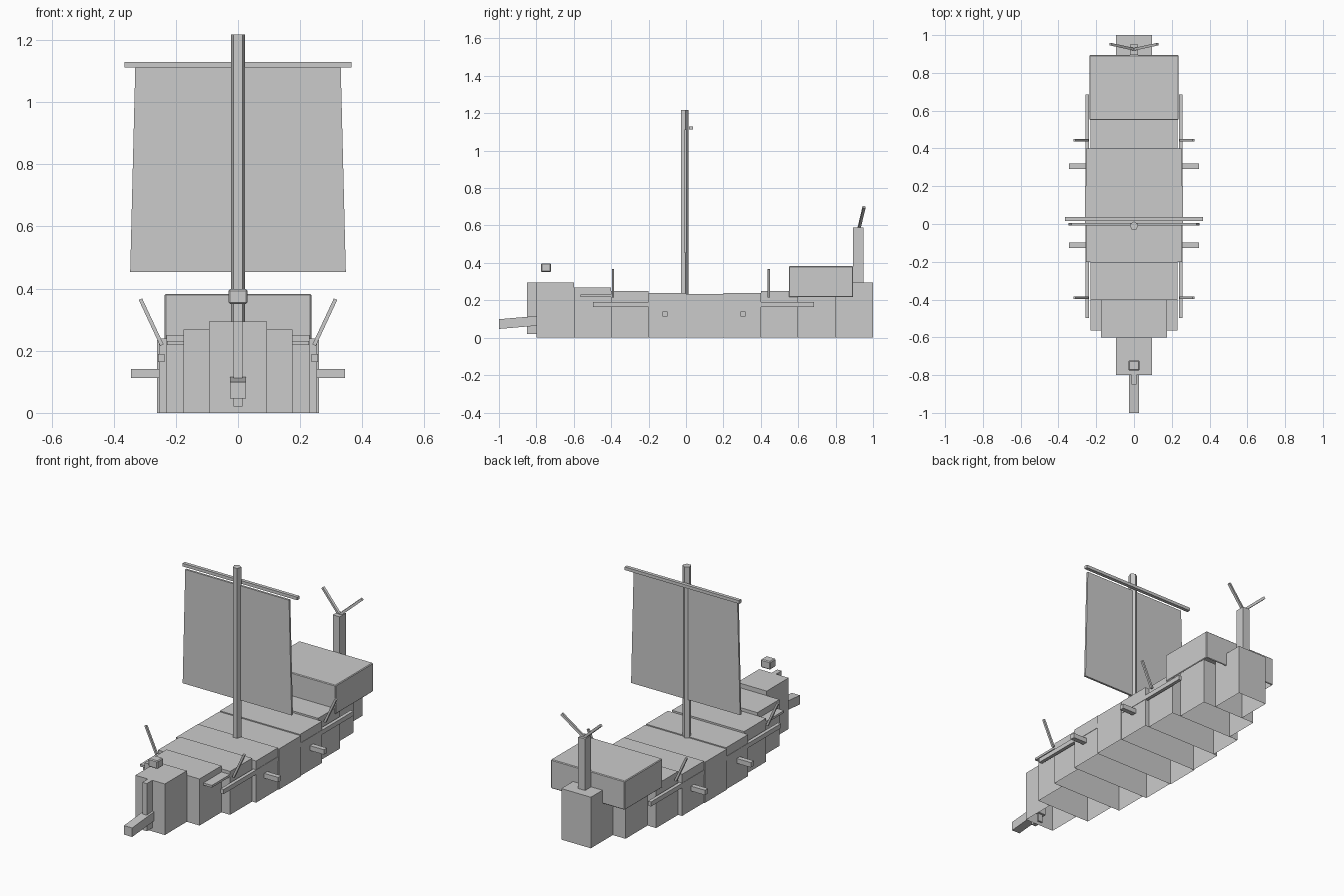
import bpy
import bmesh
from mathutils import Vector

cube = bpy.data.objects.get("Cube")
if cube:
    bpy.data.objects.remove(cube, do_unlink=True)

grey = bpy.data.materials.new("plain_grey")
grey.use_nodes = True
grey.diffuse_color = (0.6, 0.6, 0.6, 1)
grey.node_tree.nodes["Principled BSDF"].inputs["Base Color"].default_value = grey.diffuse_color


def finish(name, bm):
    """Turn a bmesh into a named, coloured object."""
    mesh = bpy.data.meshes.new(name)
    bm.to_mesh(mesh)
    bm.free()
    mesh.materials.append(grey)
    obj = bpy.data.objects.new(name, mesh)
    bpy.context.collection.objects.link(obj)
    return obj


def box(name, xs, ys, zs, bevel=0, open_bottom=False):
    """Box spanning the given low and high limits on each axis."""
    bm = bmesh.new()
    bmesh.ops.create_cube(bm, size=1)
    for v in bm.verts:
        v.co = [low if c < 0 else high for c, (low, high) in zip(v.co, (xs, ys, zs))]
    if bevel:
        bmesh.ops.bevel(bm, geom=bm.edges[:], offset=bevel, segments=1, affect='EDGES')
    bm.normal_update()
    if open_bottom:
        under = [f for f in bm.faces if f.normal.z < -0.9]
        bmesh.ops.delete(bm, geom=under, context='FACES')
    return finish(name, bm)


def beam(name, start, end, width, depth):
    """Square beam between two points."""
    start, end = Vector(start), Vector(end)
    bm = bmesh.new()
    bmesh.ops.create_cube(bm, size=1)
    obj = finish(name, bm)
    obj.location = (start + end) / 2
    obj.scale = (width, depth, (end - start).length)
    obj.rotation_euler = (end - start).to_track_quat('Z', 'Y').to_euler()
    return obj


# Hull: stepped hollow blocks, open below, symmetrical fore and aft
half_widths = [0.26, 0.255, 0.23, 0.175, 0.094]
heights = [0.234, 0.24, 0.25, 0.268, 0.294]
for i in range(-4, 5):
    w, h = half_widths[abs(i)], heights[abs(i)]
    y = 0.1 + 0.2 * i
    box(f"hull_block_{i + 5}", (-w, w), (y - 0.1, y + 0.1), (0, h), open_bottom=True)

# Bow: stem post, ram and figurehead
box("stem_post", (-0.014, 0.014), (-0.85, -0.79), (0.02, 0.294))
ram = box("ram", (-0.026, 0.026), (-1, -0.78), (0.047, 0.099))
for v in ram.data.vertices:
    v.co.z += (v.co.y + 1) * 0.085
box("figurehead", (-0.03, 0.03), (-0.775, -0.722), (0.351, 0.398), 0.005)

# Mast, sail and yard
bm = bmesh.new()
bmesh.ops.create_cone(bm, cap_ends=True, segments=5, radius1=0.0235, radius2=0.0235, depth=0.99)
mast = finish("mast", bm)
mast.location = (0, -0.009, 0.723)
sail = box("sail", (-0.347, 0.347), (-0.008, 0.004), (0.454, 1.113))
for v in sail.data.vertices:
    if v.co.z > 1:
        v.co.x *= 0.953
box("yard", (-0.365, 0.365), (0.017, 0.037), (1.112, 1.13))

# Stern: cabin, post and forked top
box("cabin", (-0.236, 0.236), (0.55, 0.894), (0.217, 0.383), 0.004, open_bottom=True)
box("stern_post", (-0.022, 0.022), (0.894, 0.949), (0.29, 0.59))

# Parts on both sides
for side, s in (("left", 1), ("right", -1)):
    def span(a, b):
        return tuple(sorted((s * a, s * b)))

    beam(f"stern_fork_{side}", (0, 0.925, 0.585), (s * 0.125, 0.952, 0.698), 0.014, 0.014)
    box(f"side_rail_{side}", span(0.237, 0.257), (-0.497, 0.685), (0.164, 0.19))
    box(f"bow_platform_{side}", span(0.15, 0.229), (-0.565, -0.4), (0.219, 0.232))
    for place, y in (("front", -0.112), ("back", 0.305)):
        box(f"{place}_side_beam_{side}", span(0.24, 0.344), (y - 0.014, y + 0.014), (0.113, 0.141))
    for place, y in (("front", -0.39), ("back", 0.443)):
        beam(f"{place}_oar_post_{side}", (s * 0.245, y, 0.218), (s * 0.314, y, 0.366), 0.012, 0.012)
